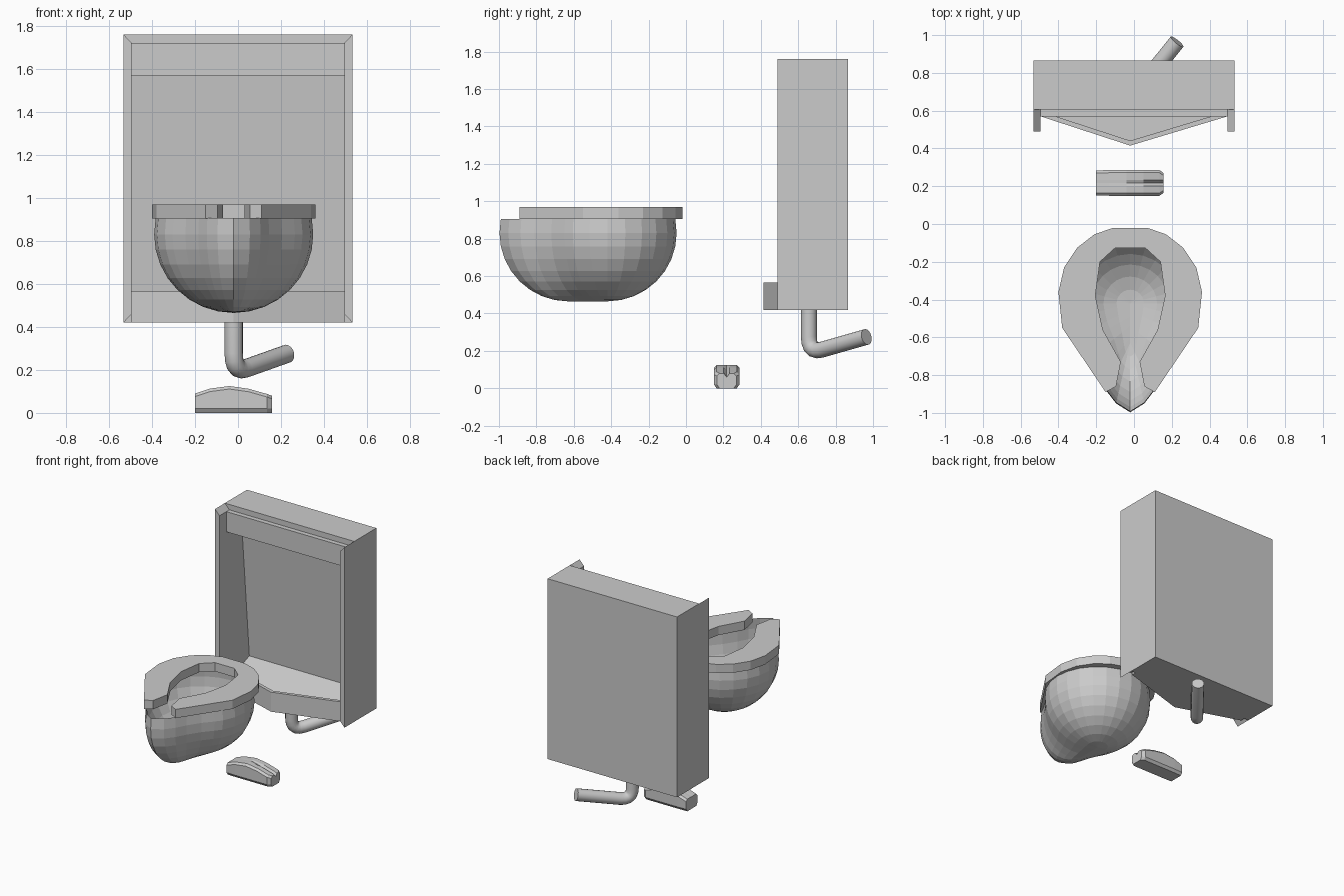
import bpy, bmesh, math
from mathutils import Vector

if "Cube" in bpy.data.objects:
    bpy.data.objects.remove(bpy.data.objects["Cube"])

CX = -0.02  # centre line of bowl, seat and drain


def make(name, verts, faces):
    bm = bmesh.new()
    vs = [bm.verts.new(v) for v in verts]
    for f in faces:
        bm.faces.new([vs[i] for i in f])
    bmesh.ops.remove_doubles(bm, verts=bm.verts, dist=1e-4)
    bmesh.ops.recalc_face_normals(bm, faces=bm.faces)
    me = bpy.data.meshes.new(name)
    bm.to_mesh(me)
    bm.free()
    ob = bpy.data.objects.new(name, me)
    bpy.context.collection.objects.link(ob)
    return ob


def loft(name, rings, caps=True):
    n = len(rings[0])
    verts = [p for r in rings for p in r]
    faces = [(k * n + i, k * n + (i + 1) % n, (k + 1) * n + (i + 1) % n, (k + 1) * n + i)
             for k in range(len(rings) - 1) for i in range(n)]
    if caps:
        faces += [tuple(range(n)), tuple(range(len(verts) - n, len(verts)))]
    return make(name, verts, faces)


def prism_x(name, pts, lo, hi):
    return loft(name, [[(x, y, z) for y, z in pts] for x in (lo, hi)])


def prism_z(name, pts, lo, hi):
    return loft(name, [[(x, y, z) for x, y in pts] for z in (lo, hi)])


# Urinal body: side profile with header, sloping back wall and floor
prism_x("urinal_body", [(.865, 1.76), (.605, 1.76), (.605, 1.72), (.57, 1.72), (.57, 1.57),
                        (.75, 1.57), (.84, .545), (.605, .46), (.605, .42), (.865, .42)], -.495, .495)

# Side walls with front wings mitred at top and bottom
for side, s in (("left", -1), ("right", 1)):
    xo, xi = s * .532, s * .495
    back = [(.605, .42), (.865, .42), (.865, 1.76), (.605, 1.76)]
    prism_x("side_wall_" + side, back, xo, xi)
    outline = [(xo, .42), (xo, 1.76), (xi, 1.72), (xi, .46)]
    loft("side_wing_" + side, [[(x, y, z) for x, z in outline] for y in (.49, .605)])

# Pointed front lip: floor plus two walls
prism_z("lip_floor", [(-.495, .605), (-.495, .57), (CX, .415), (.495, .57), (.495, .605)], .42, .46)
for side, x in (("left", -.495), ("right", .495)):
    prism_z("lip_wall_" + side, [(x, .57), (CX, .415), (CX, .441), (x, .596)], .42, .565)

# Drain pipe: swept circle with a rounded elbow
corner = Vector((CX, .657, .187))
a, end = Vector((CX, .657, .45)), Vector((.228, .965, .275))
p0 = corner + Vector((0, 0, .09))
p2 = corner + (end - corner).normalized() * .09
path = [a] + [p0.lerp(corner, t).lerp(corner.lerp(p2, t), t) for t in (0, .2, .4, .6, .8, 1)] + [end]
side_dir = (corner - a).cross(end - corner).normalized()
rings = []
for i, p in enumerate(path):
    tan = (path[min(i + 1, len(path) - 1)] - path[max(i - 1, 0)]).normalized()
    if i == 1:
        tan = Vector((0, 0, -1))
    elif i == len(path) - 2:
        tan = (end - corner).normalized()
    up = tan.cross(side_dir)
    rings.append([p + .043 * (math.cos(k * math.pi / 8) * side_dir + math.sin(k * math.pi / 8) * up)
                  for k in range(16)])
pipe = loft("drain_pipe", rings)
bpy.context.view_layer.objects.active = pipe
pipe.select_set(True)
bpy.ops.object.shade_smooth_by_angle(angle=math.radians(40))

# Bowl: open shell, round at the back with a pinched nose at the front
R, YC, ZC = .37, -.42, .83
half = [(R * math.sin(t), YC + R * math.cos(t)) for t in [math.radians(15 * k) for k in range(9)]]
half += [(.285, -.65), (.225, -.72), (.165, -.81), (.125, -.885), (.075, -.95), (0, -.997)]
outline = half + [(-x, y) for x, y in half[-2:0:-1]]
rings = []
for k in range(-1, 9):
    phi = math.radians(11.25 * k)
    c, z = math.cos(phi), ZC - .365 * math.sin(phi)
    if k == -1:
        z = .906
    ring = []
    for x, y in outline:
        f = min(1, max(0, (-.55 - y) / .3))
        yc = YC - .21 * f
        ring.append((CX + x * c, yc + (y - yc) * c, z))
    rings.append(ring)
n = len(outline)
loft("bowl", rings, caps=False)

# Seat: open-front ring, mirrored about the centre line
outer = [(.09, -.02), (.19, -.055), (.28, -.125), (.35, -.23), (.38, -.36), (.36, -.55), (.13, -.89)]
inner = [(.075, -.86), (.05, -.73), (.145, -.56), (.185, -.38), (.16, -.2), (.08, -.127)]
side = outer + inner
prism_z("seat", [(CX + x, y) for x, y in side] + [(CX - x, y) for x, y in reversed(side)], .905, .97)

# Soap bar: lofted along x, with a shallow groove near one end
rings = []
for x, top, w, d in [(-.2, .09, .066, .001), (-.13, .113, .068, .001), (-.04, .125, .068, .001),
                     (.05, .112, .068, .012), (.135, .088, .068, .025), (.157, .08, .052, .02)]:
    right = [(.016, top), (w - .014, top), (w, top - .014), (w, .02), (w - .014, 0)]
    sec = [(0, top - d)] + right + [(-y, z) for y, z in reversed(right)]
    rings.append([(x, .2175 + y, z) for y, z in sec])
loft("soap_bar", rings)
